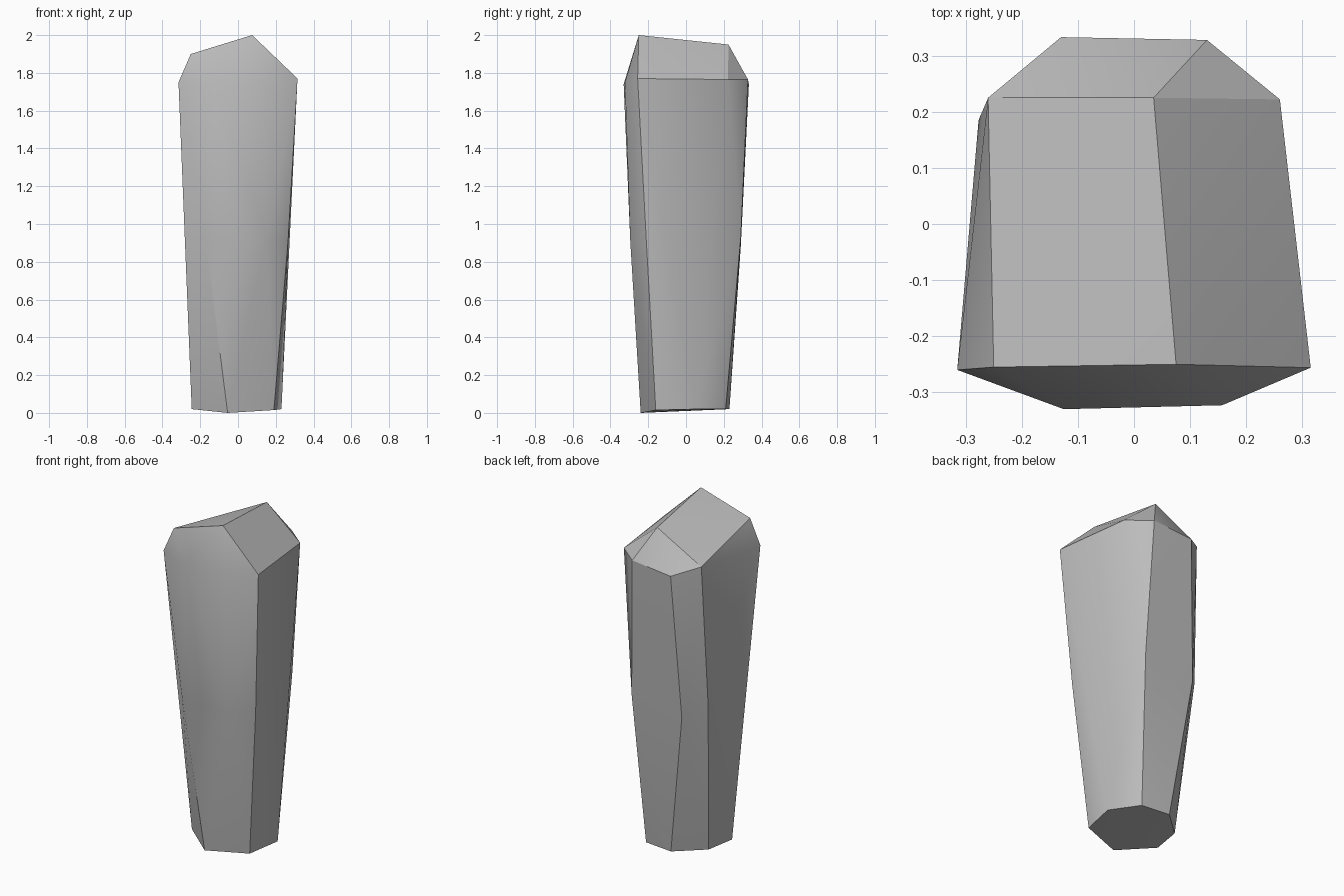
import bpy
import bmesh
import math

default_cube = bpy.data.objects.get("Cube")
if default_cube:
    bpy.data.objects.remove(default_cube, do_unlink=True)


def make_material(name, colour):
    material = bpy.data.materials.new(name)
    material.use_nodes = True
    material.diffuse_color = colour
    material.node_tree.nodes["Principled BSDF"].inputs["Base Color"].default_value = colour
    return material


def hull_object(name, rings, material, sharp_angle):
    """Wrap a convex faceted skin around stacked cross-sections."""
    bm = bmesh.new()
    for ring in rings:
        for point in ring:
            bm.verts.new(point)
    result = bmesh.ops.convex_hull(bm, input=bm.verts[:])
    unused = set(result["geom_interior"]) | set(result["geom_unused"])
    loose = [v for v in unused if isinstance(v, bmesh.types.BMVert) and v.is_valid]
    bmesh.ops.delete(bm, geom=loose, context="VERTS")
    bmesh.ops.recalc_face_normals(bm, faces=bm.faces[:])
    mesh = bpy.data.meshes.new(name)
    bm.to_mesh(mesh)
    bm.free()
    mesh.materials.append(material)
    obj = bpy.data.objects.new(name, mesh)
    bpy.context.collection.objects.link(obj)
    bpy.ops.object.select_all(action="DESELECT")
    obj.select_set(True)
    bpy.context.view_layer.objects.active = obj
    bpy.ops.object.shade_smooth_by_angle(angle=sharp_angle)
    return obj


# Narrow seven-sided foot
foot = [(.19, -.16, .015), (.23, .05, .02), (.12, .21, .02), (-.06, .23, .02),
        (-.215, .09, .02), (-.245, -.09, .02), (-.055, -.24, 0)]

# Waist halfway up the shaft
waist = [(.265, -.21, .91), (.16, .29, .93), (-.175, .29, .88),
         (-.277, .185, .95), (-.17, -.29, .91), (.15, -.295, .91)]

# Widest shoulder outline, under the bevelled top
shoulder = [(.315, -.256, 1.77), (.26, .222, 1.765), (.13, .328, 1.765),
            (-.13, .333, 1.74), (-.26, .225, 1.79), (-.315, -.26, 1.75),
            (-.125, -.33, 1.74), (.157, -.323, 1.75)]

# Slanted cap corners
cap = [(-.25, -.255, 1.9), (.075, -.25, 2), (.035, .225, 1.95)]

stone_grey = make_material("stone grey", (.5, .5, .5, 1))
hull_object("stone_pillar", [foot, waist, shoulder, cap], stone_grey, math.radians(30))
